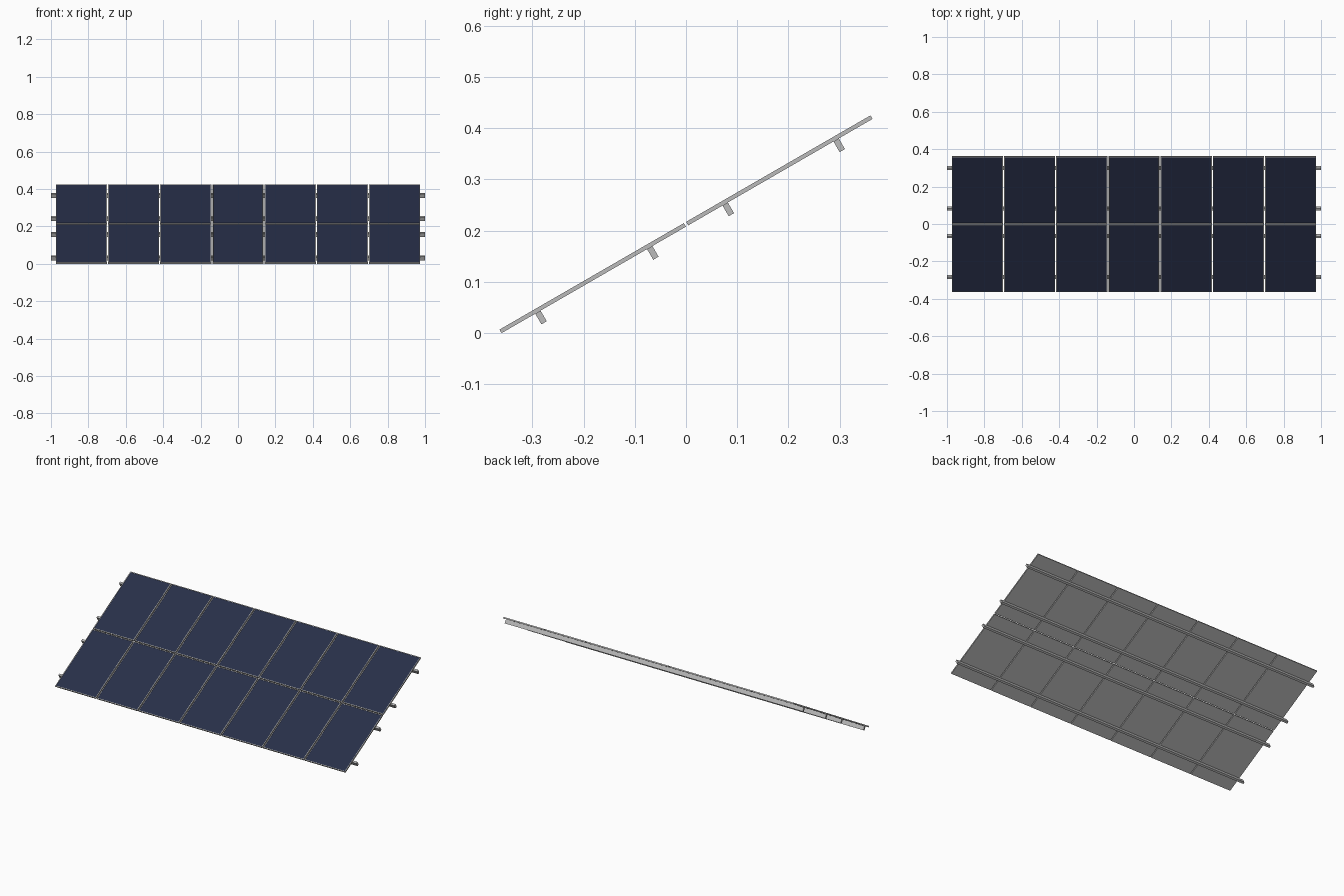
import bpy, bmesh
from math import radians, cos
from mathutils import Matrix, Vector

if "Cube" in bpy.data.objects:
    bpy.data.objects.remove(bpy.data.objects["Cube"])

TILT = radians(30)
PITCH, PW, PL, T, ROW_GAP = 0.279, 0.2735, 0.4155, 0.008, 0.005
HALF = PL + ROW_GAP / 2
CENTRE = Matrix.Translation((0, 0, HALF * 0.5 + T / 2 * cos(TILT)))
PLANE = CENTRE @ Matrix.Rotation(TILT, 4, 'X')

# dark blue cell glass, pale frame
glass = bpy.data.materials.new("cell_glass")
glass.diffuse_color = (0.02, 0.028, 0.065, 1)
glass.use_nodes = True
glass.node_tree.nodes["Principled BSDF"].inputs["Base Color"].default_value = glass.diffuse_color
metal = bpy.data.materials.new("frame_metal")
metal.diffuse_color = (0.5, 0.5, 0.5, 1)
metal.use_nodes = True
metal.node_tree.nodes["Principled BSDF"].inputs["Base Color"].default_value = metal.diffuse_color


def box_bmesh(size):
    bm = bmesh.new()
    bmesh.ops.create_cube(bm, size=1)
    bmesh.ops.scale(bm, vec=Vector(size), verts=bm.verts)
    return bm


def finish(bm, name):
    me = bpy.data.meshes.new(name)
    bm.normal_update()
    bm.to_mesh(me)
    bm.free()
    me.materials.append(metal)
    return me


def place(name, mesh, pos):
    ob = bpy.data.objects.new(name, mesh)
    bpy.context.collection.objects.link(ob)
    ob.matrix_world = PLANE @ Matrix.Translation(pos)


# panel: thin slab with a framed, slightly recessed glass face
bm = box_bmesh((PW, PL, T))
bm.normal_update()
top = max(bm.faces, key=lambda f: f.normal.z)
bmesh.ops.inset_region(bm, faces=[top], thickness=0.006)
bmesh.ops.inset_region(bm, faces=[top], thickness=0.0003, depth=-0.001)
top.material_index = 1
panel = finish(bm, "solar_panel")
panel.materials.append(glass)

# two rows of seven panels
for r, side in enumerate((-1, 1)):
    for c in range(7):
        place(f"solar_panel_{r}_{c}", panel,
              ((c - 3) * PITCH, side * (PL + ROW_GAP) / 2, 0))

# four support rails under the panels, overhanging both ends
RW, RD = 0.012, 0.024
rail = finish(box_bmesh((2.0, RW, RD)), "support_rail")
for i, v in enumerate((-0.336, -0.084, 0.086, 0.336)):
    place(f"support_rail_{i}", rail, (0, v, -T / 2 - RD / 2))
